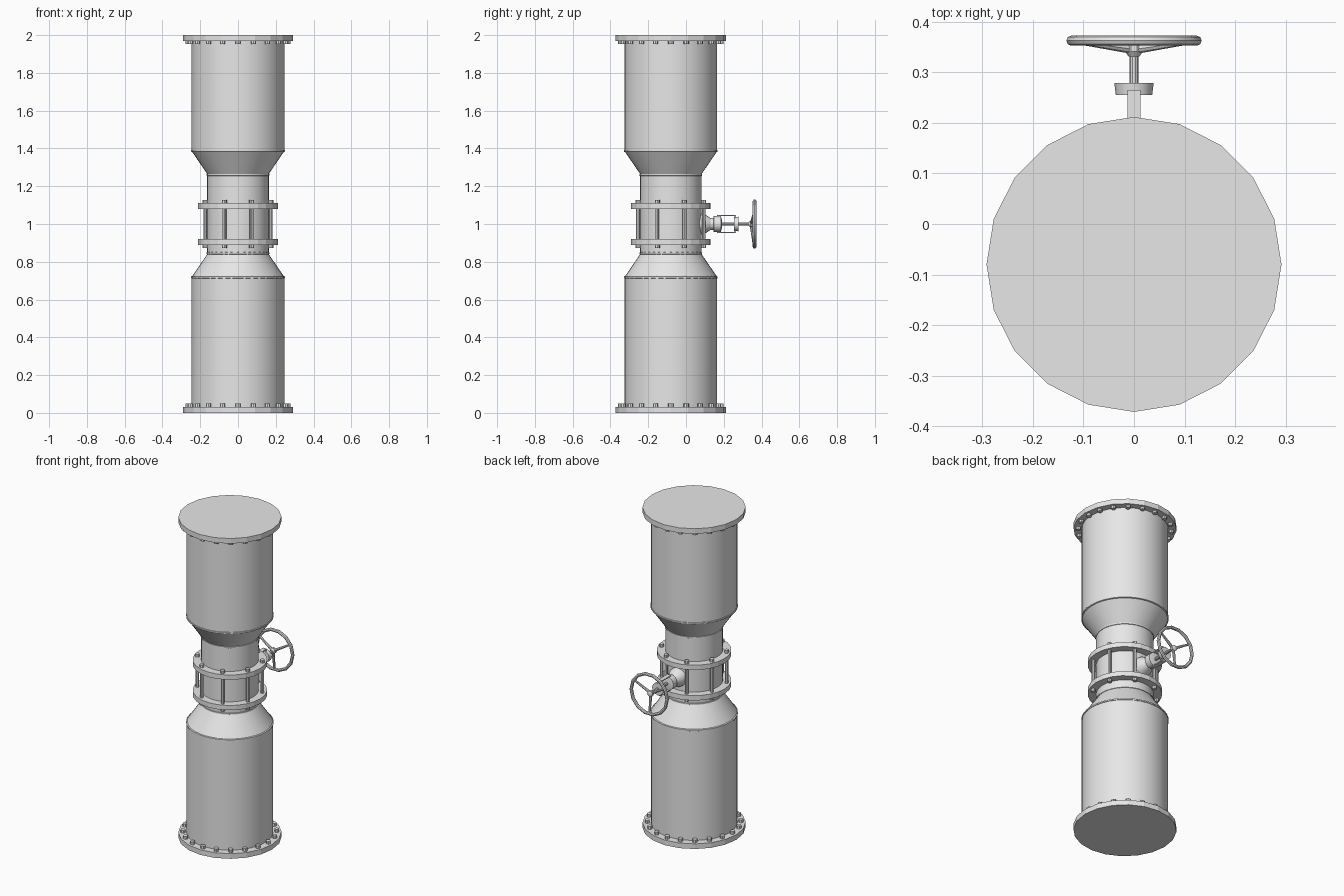
import bpy
from math import sin, cos, tau, radians
from mathutils import Vector, Matrix

cube = bpy.data.objects.get("Cube")
if cube:
    bpy.data.objects.remove(cube)

steel = bpy.data.materials.new("grey steel")
steel.use_nodes = True
steel.diffuse_color = (0.8, 0.8, 0.8, 1)
steel.node_tree.nodes["Principled BSDF"].inputs["Base Color"].default_value = (0.8, 0.8, 0.8, 1)

CENTRE = Vector((0, -0.08, 0))


def finish(obj, name, smooth=True):
    obj.name = name
    obj.data.materials.append(steel)
    if smooth:
        bpy.ops.object.select_all(action="DESELECT")
        obj.select_set(True)
        bpy.context.view_layer.objects.active = obj
        bpy.ops.object.shade_smooth_by_angle(angle=radians(30))
    return obj


def lathe(name, profile, sides, matrix, smooth=True):
    """Closed solid of revolution from (radius, height) pairs."""
    verts = [(r * cos(tau * i / sides), r * sin(tau * i / sides), h)
             for r, h in profile for i in range(sides)]
    faces = [(a * sides + i, a * sides + (i + 1) % sides,
              (a + 1) * sides + (i + 1) % sides, (a + 1) * sides + i)
             for a in range(len(profile) - 1) for i in range(sides)]
    faces.append(tuple(reversed(range(sides))))
    faces.append(tuple(range(len(verts) - sides, len(verts))))
    mesh = bpy.data.meshes.new(name)
    mesh.from_pydata(verts, [], faces)
    obj = bpy.data.objects.new(name, mesh)
    bpy.context.collection.objects.link(obj)
    obj.matrix_world = matrix
    return finish(obj, name, smooth)


def upright(name, profile, sides, at=CENTRE, smooth=True):
    return lathe(name, profile, sides, Matrix.Translation(at), smooth)


def along_y(name, profile, sides, smooth=True):
    """Profile heights become y positions on the valve axis."""
    turn = Matrix.Rotation(radians(-90), 4, "X")
    return lathe(name, profile, sides, Matrix.Translation((0, 0, 1)) @ turn, smooth)


def ring_of_rods(name, count, ring, radius, z0, z1, offset=0.0, sides=8):
    for i in range(count):
        a = tau * (i + offset) / count
        at = CENTRE + Vector((ring * cos(a), ring * sin(a), 0))
        upright(f"{name}_{i + 1}", [(radius, z0), (radius, z1)], sides, at)


# Pipe body: two wide barrels narrowing to a neck
upright("pipe_body", [
    (0.245, 0.02), (0.245, 0.72), (0.163, 0.84), (0.163, 1.265),
    (0.245, 1.385), (0.245, 1.98)], 40)

# Weld beads where the sections meet
for name, r, z in (("lower_barrel_weld", 0.248, 0.718), ("lower_neck_weld", 0.166, 0.845),
                   ("upper_neck_weld", 0.166, 1.26), ("upper_barrel_weld", 0.248, 1.387)):
    upright(name, [(r - 0.006, z - 0.007), (r, z - 0.004), (r, z + 0.004),
                   (r - 0.006, z + 0.007)], 32)

# End flanges with bolts
for name, z0, z1, b0, b1 in (("bottom", 0, 0.032, 0.03, 0.05),
                             ("top", 1.968, 2, 1.953, 1.97)):
    upright(f"{name}_flange", [(0.292, z0), (0.292, z1)], 20, smooth=False)
    ring_of_rods(f"{name}_bolt", 20, 0.265, 0.014, b0, b1)

# Middle flanges with bolts and the tie rods between them
for name, z0, z1, b0, b1 in (("lower", 0.89, 0.92, 0.873, 0.892),
                             ("upper", 1.08, 1.11, 1.108, 1.128)):
    upright(f"{name}_middle_flange", [(0.211, z0), (0.211, z1)], 24, smooth=False)
    ring_of_rods(f"{name}_middle_bolt", 8, 0.188, 0.013, b0, b1, 0.5)
ring_of_rods("tie_rod", 8, 0.188, 0.01, 0.91, 1.09, 0.5)

# Valve bonnet, stem and yoke
along_y("valve_bonnet", [(0.06, 0.06), (0.055, 0.095), (0.032, 0.13),
                         (0.032, 0.145), (0.043, 0.147), (0.043, 0.185), (0.02, 0.19)], 16)
along_y("valve_stem", [(0.009, 0.18), (0.009, 0.36)], 10)
along_y("yoke_nut", [(0.036, 0.255), (0.039, 0.279)], 12)
for name, z in (("upper", 1.044), ("lower", 0.956)):
    bpy.ops.mesh.primitive_cube_add(size=1, location=(0, 0.215, z))
    bpy.context.object.scale = (0.026, 0.1, 0.005)
    finish(bpy.context.object, f"{name}_yoke_plate", False)
    # short tab joining the plate to the nut
    bpy.ops.mesh.primitive_cube_add(size=1, location=(0, 0.261, 1 + (z - 1) * 0.85))
    bpy.context.object.scale = (0.026, 0.008, 0.02)
    finish(bpy.context.object, f"{name}_yoke_tab", False)

# Handwheel: hub, rim and three dished spokes
along_y("handwheel_hub", [(0.011, 0.332), (0.018, 0.342), (0.018, 0.358), (0.01, 0.362)], 10)
bpy.ops.mesh.primitive_torus_add(major_radius=0.124, minor_radius=0.01, major_segments=14,
                                 minor_segments=8, location=(0, 0.363, 1),
                                 rotation=(radians(90), 0, 0))
finish(bpy.context.object, "handwheel_rim")
for i in range(3):
    a = tau * i / 3 - tau / 4
    out = Vector((cos(a), 0, sin(a)))
    start = out * 0.012 + Vector((0, 0.347, 1))
    end = out * 0.122 + Vector((0, 0.361, 1))
    span = end - start
    spin = span.to_track_quat("Z", "Y").to_matrix().to_4x4()
    lathe(f"handwheel_spoke_{i + 1}", [(0.009, 0), (0.006, span.length)], 8,
          Matrix.Translation(start) @ spin)
